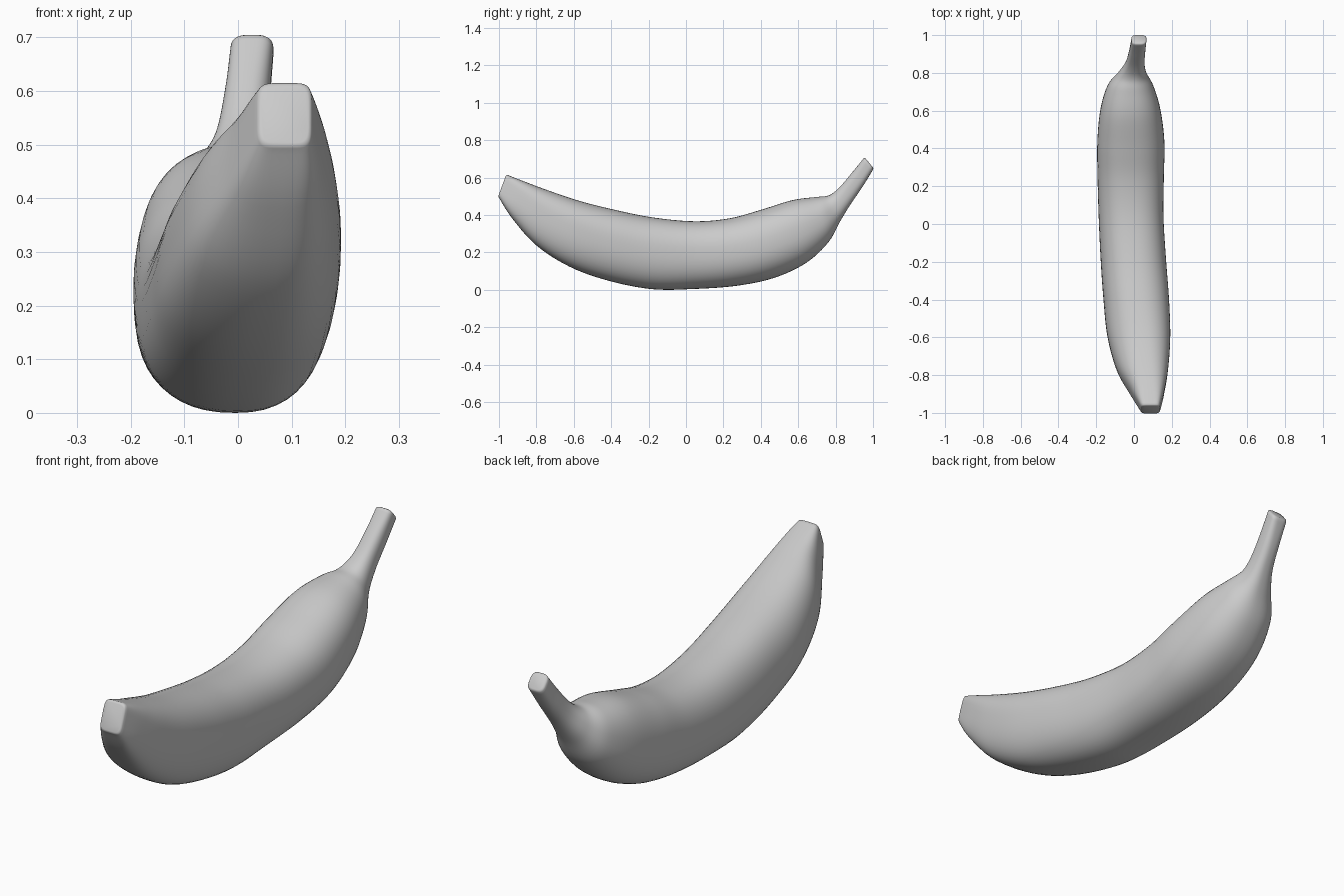
import bpy, bmesh, math
from mathutils import Vector

if "Cube" in bpy.data.objects:
    bpy.data.objects.remove(bpy.data.objects["Cube"])

# Sections: top y, top z, bottom y, bottom z, left x, right x, crest x, squareness
SECTIONS = [
    (-0.955, 0.617, -1.00, 0.495, 0.035, 0.138, 0.088, 5.0),
    (-0.86, 0.58, -0.93, 0.385, -0.015, 0.16, 0.082, 3.2),
    (-0.74, 0.535, -0.80, 0.24, -0.09, 0.181, 0.07, 2.6),
    (-0.57, 0.478, -0.62, 0.125, -0.14, 0.192, 0.05, 2.4),
    (-0.38, 0.43, -0.41, 0.05, -0.162, 0.185, 0.02, 2.35),
    (-0.18, 0.39, -0.18, 0.006, -0.177, 0.169, 0.0, 2.35),
    (0.04, 0.369, 0.04, 0.007, -0.187, 0.156, -0.015, 2.35),
    (0.23, 0.384, 0.27, 0.024, -0.193, 0.158, -0.025, 2.35),
    (0.40, 0.43, 0.47, 0.066, -0.194, 0.161, -0.03, 2.35),
    (0.57, 0.482, 0.64, 0.145, -0.178, 0.140, -0.03, 2.35),
    (0.70, 0.499, 0.76, 0.255, -0.14, 0.102, -0.02, 2.3),
    (0.765, 0.508, 0.825, 0.37, -0.085, 0.066, 0.0, 2.3),
    (0.82, 0.55, 0.88, 0.46, -0.045, 0.056, 0.012, 2.4),
    (0.89, 0.632, 0.945, 0.555, -0.025, 0.060, 0.02, 2.6),
    (0.95, 0.706, 1.00, 0.645, -0.014, 0.066, 0.026, 3.2),
]
N = 48      # points round the body
STEPS = 6   # rings per section


def spline(a, b, c, d, t):
    return [0.5 * (2*q + (r - p)*t + (2*p - 5*q + 4*r - s)*t*t + (3*q - p - 3*r + s)*t**3)
            for p, q, r, s in zip(a, b, c, d)]


def ring(sec, f):
    ty, tz, by, bz, xl, xr, xm, p = sec
    front = max(0.0, 1 - f * 1.8)
    pts = []
    for k in range(N):
        a = 2 * math.pi * k / N
        c, s = math.cos(a), math.sin(a)
        cx = math.copysign(abs(c) ** (2 / p), c)
        sz = math.copysign(abs(s) ** (2 / p), s)
        # widest height differs left and right, giving the twisted body
        mid = 0.5 + 0.15 * front * (1 if c > 0 else -1) * abs(c) ** 0.5 * min(1, (5 - p) / 2)
        v = mid + sz * ((1 - mid) if s > 0 else mid)
        x = xm + cx * ((xr - xm) if c > 0 else (xm - xl))
        pts.append(Vector((x, by + (ty - by) * v, bz + (tz - bz) * v)))
    return pts


def inset(pts, scale, push):
    mid = sum(pts, Vector()) / len(pts)
    return [mid + (p - mid) * scale + push for p in pts]


# Smooth run of rings along the fruit
rings = []
last = len(SECTIONS) - 1
for i in range(last):
    ctl = [SECTIONS[min(max(i + j, 0), last)] for j in (-1, 0, 1, 2)]
    for k in range(STEPS):
        t = k / STEPS
        rings.append(ring(spline(*ctl, t), (i + t) / last))
rings.append(ring(SECTIONS[-1], 1))

# Slightly rounded cut ends
rings = ([inset(rings[0], 0.86, Vector((0, -0.006, 0.002))),
          inset(rings[0], 0.95, Vector((0, -0.004, 0.001)))] + rings +
         [inset(rings[-1], 0.93, Vector((0, 0.003, 0.003))),
          inset(rings[-1], 0.80, Vector((0, 0.005, 0.005)))])

# Skin the body, tip and stem
bm = bmesh.new()
vr = [[bm.verts.new(p) for p in r] for r in rings]
for r0, r1 in zip(vr, vr[1:]):
    for k in range(N):
        n = (k + 1) % N
        bm.faces.new((r0[k], r0[n], r1[n], r1[k]))
bm.faces.new(vr[0])
bm.faces.new(vr[-1])
bmesh.ops.recalc_face_normals(bm, faces=bm.faces)

# Rest it on the ground
low = min(v.co.z for v in bm.verts)
bmesh.ops.translate(bm, verts=bm.verts, vec=(0, 0, -low))
mesh = bpy.data.meshes.new("banana")
bm.to_mesh(mesh)
bm.free()
banana = bpy.data.objects.new("banana", mesh)
bpy.context.collection.objects.link(banana)
bpy.context.view_layer.objects.active = banana
banana.select_set(True)
bpy.ops.object.shade_smooth_by_angle(angle=math.radians(50))
